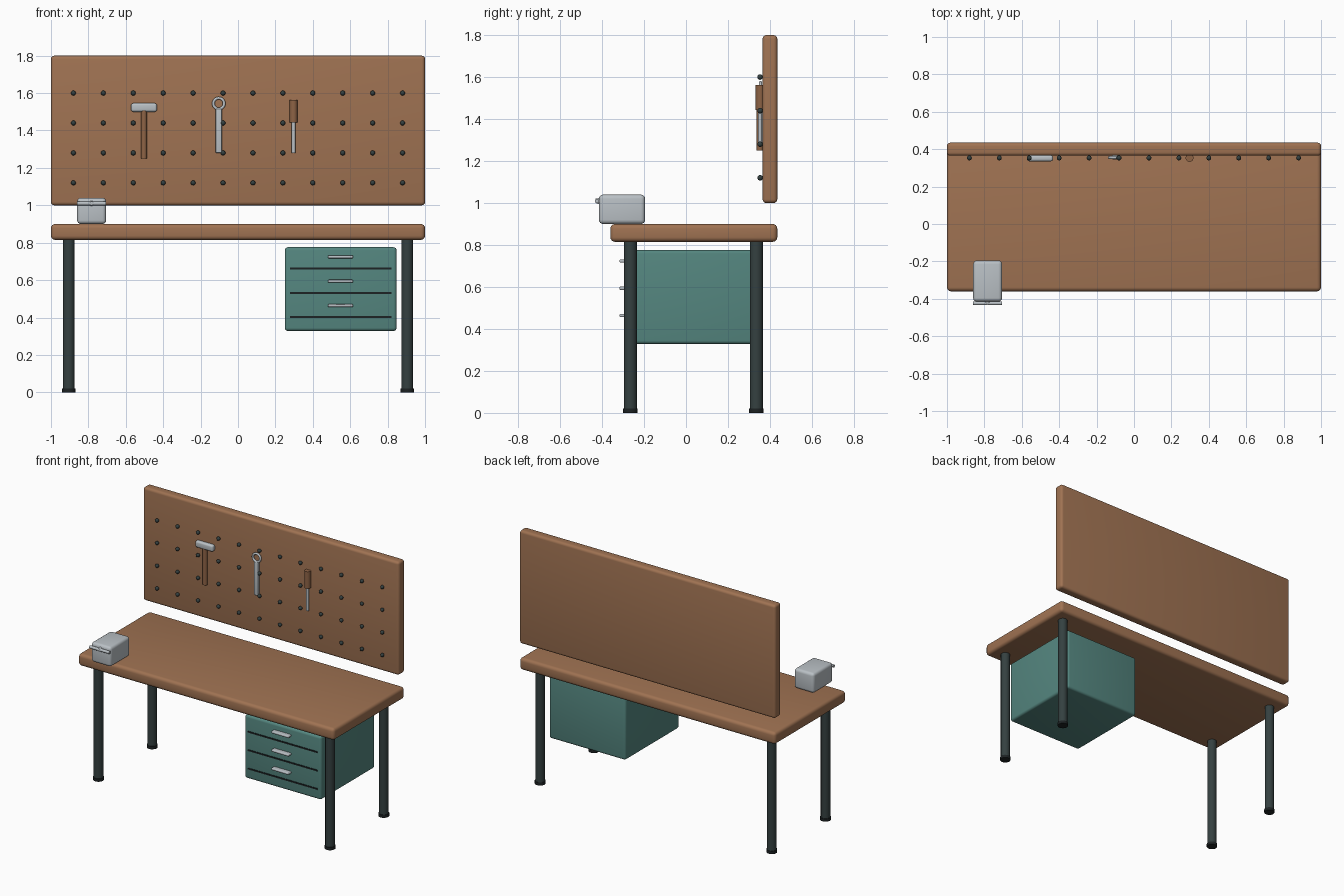
import bpy, bmesh
from math import radians, pi
from mathutils import Matrix, Vector

if "Cube" in bpy.data.objects:
    bpy.data.objects.remove(bpy.data.objects["Cube"], do_unlink=True)


def material(name, r, g, b):
    m = bpy.data.materials.new(name)
    m.use_nodes = True
    m.diffuse_color = (r, g, b, 1)
    m.node_tree.nodes["Principled BSDF"].inputs["Base Color"].default_value = (r, g, b, 1)
    return m


wood = material("warm wood", 0.35, 0.17, 0.085)
handle_wood = material("handle wood", 0.27, 0.125, 0.06)
teal = material("teal paint", 0.09, 0.24, 0.215)
dark = material("dark metal", 0.035, 0.052, 0.052)
black = material("black rubber", 0.012, 0.016, 0.017)
steel = material("steel", 0.49, 0.53, 0.56)


def finish(name, bm, mat):
    mesh = bpy.data.meshes.new(name)
    bm.to_mesh(mesh)
    bm.free()
    ob = bpy.data.objects.new(name, mesh)
    bpy.context.collection.objects.link(ob)
    mesh.materials.append(mat)
    bpy.ops.object.select_all(action='DESELECT')
    ob.select_set(True)
    bpy.context.view_layer.objects.active = ob
    bpy.ops.object.shade_smooth_by_angle(angle=radians(40))
    return ob


def box(name, lo, hi, mat, bevel=0.0):
    """Box between two corners, with rounded edges."""
    lo, hi = Vector(lo), Vector(hi)
    bm = bmesh.new()
    bmesh.ops.create_cube(bm, size=1, matrix=Matrix.Translation((lo + hi) / 2)
                          @ Matrix.Diagonal((*(hi - lo), 1)))
    if bevel:
        bmesh.ops.bevel(bm, geom=bm.edges[:], offset=bevel, segments=4,
                        profile=0.5, affect='EDGES')
    return finish(name, bm, mat)


def rod(name, start, end, radius, mat, radius_end=None, sides=24):
    """Cylinder or cone between two points."""
    start, end = Vector(start), Vector(end)
    axis = end - start
    bm = bmesh.new()
    bmesh.ops.create_cone(
        bm, cap_ends=True, segments=sides, radius1=radius,
        radius2=radius_end or radius, depth=axis.length,
        matrix=Matrix.Translation((start + end) / 2)
        @ axis.to_track_quat('Z', 'Y').to_matrix().to_4x4())
    return finish(name, bm, mat)


# Bench top and pegboard
box("bench_top", (-1, -0.36, 0.815), (1, 0.435, 0.9), wood, 0.022)
box("back_board", (-1, 0.365, 1.0), (1, 0.435, 1.8), wood, 0.018)

# Legs with feet
for side, x in (("right", -0.905), ("left", 0.905)):
    for end, y in (("front", -0.265), ("back", 0.335)):
        rod(f"{end}_{side}_leg", (x, y, 0.005), (x, y, 0.82), 0.031, dark)
        rod(f"{end}_{side}_foot", (x, y, 0), (x, y, 0.02), 0.035, black)

# Drawer cabinet with gaps and handles
box("drawer_cabinet", (0.25, -0.285, 0.328), (0.848, 0.32, 0.776), teal, 0.017)
for i in range(3):
    z = 0.402 + 0.13 * i
    box(f"drawer_gap_{i + 1}", (0.277, -0.289, z - 0.005), (0.82, -0.28, z + 0.005), black)
    z += 0.062
    box(f"drawer_handle_{i + 1}", (0.48, -0.317, z - 0.008), (0.616, -0.28, z + 0.008),
        steel, 0.006)

# Vise with screw and turning bar
box("vise_body", (-0.86, -0.415, 0.9), (-0.705, -0.195, 1.04), steel, 0.02)
rod("vise_screw", (-0.783, -0.40, 1.01), (-0.783, -0.432, 1.01), 0.017, steel, 0.01)
rod("vise_bar", (-0.86, -0.424, 1.01), (-0.705, -0.424, 1.01), 0.01, steel)

# Pegs in a regular grid, one object
bm = bmesh.new()
for col in range(12):
    for row in range(4):
        bmesh.ops.create_uvsphere(
            bm, u_segments=16, v_segments=10, radius=0.013,
            matrix=Matrix.Translation((-0.88 + 0.16 * col, 0.353, 1.12 + 0.16 * row)))
finish("pegs", bm, dark)

# Hammer
box("hammer_head", (-0.572, 0.335, 1.5), (-0.433, 0.368, 1.546), steel, 0.012)
rod("hammer_handle", (-0.503, 0.352, 1.25), (-0.503, 0.352, 1.51), 0.016, handle_wood)

# Ring wrench: flat shaft and torus ring swept from a circle
box("wrench_shaft", (-0.12, 0.346, 1.28), (-0.086, 0.366, 1.515), steel, 0.005)
bm = bmesh.new()
ring = bmesh.ops.create_circle(bm, segments=10, radius=0.008,
                               matrix=Matrix.Translation((0.029, 0, 0))
                               @ Matrix.Rotation(pi / 2, 4, 'X'))
bmesh.ops.spin(bm, geom=ring["verts"] + bm.edges[:], cent=(0, 0, 0), axis=(0, 0, 1),
               angle=2 * pi, steps=32, use_merge=True)
bmesh.ops.remove_doubles(bm, verts=bm.verts[:], dist=0.0001)
bmesh.ops.recalc_face_normals(bm, faces=bm.faces[:])
bm.transform(Matrix.Translation((-0.103, 0.355, 1.544)) @ Matrix.Rotation(pi / 2, 4, 'X'))
finish("wrench_ring", bm, steel)

# Screwdriver
rod("screwdriver_shaft", (0.297, 0.353, 1.28), (0.297, 0.353, 1.45), 0.01, steel)
rod("screwdriver_handle", (0.297, 0.353, 1.442), (0.297, 0.353, 1.562), 0.021, handle_wood)
